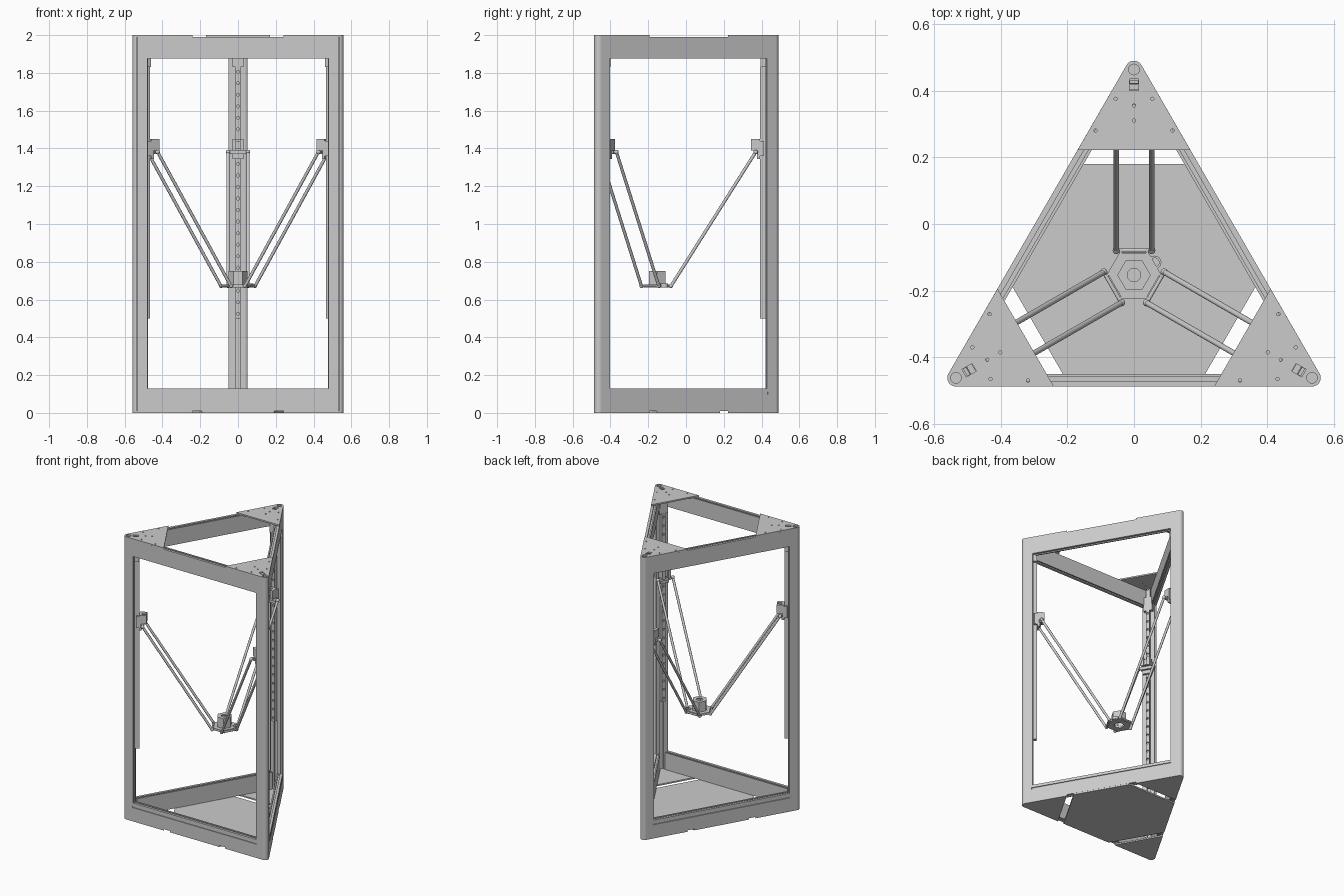
import bpy, bmesh, math
from mathutils import Vector, Matrix

cube = bpy.data.objects.get("Cube")
if cube:
    bpy.data.objects.remove(cube)

AXIS = Vector((0, -0.153, 0))      # vertical axis of the triangular frame
CORNER, EDGE, ROUND = 0.616, 0.334, 0.026
TOP = 2.0
PLATE = 0.01

grey = bpy.data.materials.new("light_grey_metal")
grey.use_nodes = True
color = (0.6, 0.6, 0.6, 1)
grey.diffuse_color = color
grey.node_tree.nodes["Principled BSDF"].inputs["Base Color"].default_value = color


# --- helpers ---
def finish(name, bm):
    bmesh.ops.recalc_face_normals(bm, faces=bm.faces)
    mesh = bpy.data.meshes.new(name)
    bm.to_mesh(mesh)
    bm.free()
    mesh.materials.append(grey)
    obj = bpy.data.objects.new(name, mesh)
    obj.location = AXIS
    bpy.context.collection.objects.link(obj)
    return obj


def prism(name, points, start, end, along="z"):
    bm = bmesh.new()
    place = (lambda p: (p[0], p[1], start)) if along == "z" else (lambda p: (start, p[0], p[1]))
    face = bm.faces.new([bm.verts.new(place(p)) for p in points])
    made = bmesh.ops.extrude_face_region(bm, geom=[face])["geom"]
    step = Vector((0, 0, end - start)) if along == "z" else Vector((end - start, 0, 0))
    bmesh.ops.translate(bm, vec=step, verts=[v for v in made if isinstance(v, bmesh.types.BMVert)])
    return finish(name, bm)


def add_box(bm, x, y, z):
    size = [b - a for a, b in (x, y, z)]
    mid = [(a + b) / 2 for a, b in (x, y, z)]
    bmesh.ops.create_cube(bm, size=1, matrix=Matrix.Translation(mid) @ Matrix.Diagonal((*size, 1)))


def add_rod(bm, a, b, radius, sides=16):
    a, b = Vector(a), Vector(b)
    turn = (b - a).to_track_quat("Z", "Y").to_matrix().to_4x4()
    bmesh.ops.create_cone(bm, cap_ends=True, segments=sides, radius1=radius, radius2=radius,
                          depth=(b - a).length, matrix=Matrix.Translation((a + b) / 2) @ turn)


def add_ball(bm, at, radius):
    bmesh.ops.create_uvsphere(bm, u_segments=12, v_segments=8, radius=radius,
                              matrix=Matrix.Translation(at))


def cut(obj, *cutters):
    for bm in cutters:
        tool = finish("cutter", bm)
        mod = obj.modifiers.new("cut", "BOOLEAN")
        mod.operation, mod.solver, mod.object = "DIFFERENCE", "EXACT", tool
        bpy.context.view_layer.update()
        done = bpy.data.meshes.new_from_object(obj.evaluated_get(bpy.context.evaluated_depsgraph_get()))
        obj.modifiers.clear()
        obj.data = done
        bpy.data.objects.remove(tool)


def smooth(obj):
    bpy.ops.object.select_all(action="DESELECT")
    obj.select_set(True)
    bpy.context.view_layer.objects.active = obj
    bpy.ops.object.shade_smooth_by_angle(angle=math.radians(35))


def repeat(obj, names):
    smooth(obj)
    base = obj.name
    for i, side in enumerate(names):
        part = obj if i == 0 else obj.copy()
        if i:
            bpy.context.collection.objects.link(part)
        part.name = f"{side}_{base}"
        part.rotation_euler.z = i * math.tau / 3


def mirrored(half):
    return half + [(-x, y) for x, y in reversed(half)]


def beside_corner(offset, along):
    c, s = math.cos(math.pi / 6), 0.5
    return (along * s + offset * c, CORNER - along * c + offset * s)


def corner_arc(steps=8):
    angles = [math.radians(30 + 60 * i / steps) for i in range(steps)]
    return [(ROUND * math.cos(a), CORNER + ROUND * math.sin(a)) for a in angles]


def spin(points):
    turns = [Matrix.Rotation(i * math.tau / 3, 2) for i in range(3)]
    return [tuple(m @ Vector(p)) for m in turns for p in points]


CORNERS = ("back", "right", "left")
SIDES = ("front", "back_left", "back_right")

# --- frame sides: cladding sheet with a window and a long groove ---
sheet = bmesh.new()
add_box(sheet, (-0.533, 0.533), (-EDGE, -EDGE + 0.01), (PLATE, TOP - PLATE))
panel = finish("side_panel", sheet)
window, groove = bmesh.new(), bmesh.new()
add_box(window, (-0.48, 0.48), (-0.4, -0.3), (0.13, 1.875))
add_box(groove, (-0.485, 0.485), (-0.4, -EDGE + 0.006), (0.097, 0.11))
cut(panel, window, groove)
repeat(panel, SIDES)

# --- slotted beams at the top and bottom of each side ---
for name, low, high in (("bottom_beam", PLATE, 0.13), ("top_beam", 1.875, TOP - PLATE)):
    inner, outer, a, b, deep = -0.297, -0.324, -0.306, -0.317, 0.012
    profile = [(inner, low), (inner, high), (a, high), (a, high - deep), (b, high - deep),
               (b, high), (outer, high), (outer, low), (b, low), (b, low + deep),
               (a, low + deep), (a, low)]
    repeat(prism(name, profile, -0.48, 0.48, along="x"), SIDES)

# --- rounded corner posts with a slot facing inward ---
half = [(0.012, 0.583), (0.012, 0.573), (0.04, 0.573), beside_corner(0.016, 0.053),
        beside_corner(0.016, 0)] + corner_arc() + [(0.001, CORNER + ROUND)]
repeat(prism("corner_post", mirrored(half), PLATE, TOP - PLATE), CORNERS)

# --- corner plates, the upper ones with bolt holes and a keyhole ---
corner = mirrored([(0.169, 0.375)] + corner_arc() + [(0.001, CORNER + ROUND)])
repeat(prism("bottom_corner_plate", corner, 0, PLATE), CORNERS)
top_plate = prism("top_corner_plate", corner, TOP - PLATE, TOP)
bolts, keyhole, slot = bmesh.new(), bmesh.new(), bmesh.new()
for x, y in ((0.055, 0.528), (-0.055, 0.528), (0.115, 0.433), (-0.115, 0.433), (0, 0.508), (0, 0.463)):
    add_rod(bolts, (x, y, 1.98), (x, y, 2.02), 0.005, 12)
add_rod(keyhole, (0, CORNER, 1.98), (0, CORNER, 2.02), 0.016, 24)
add_box(slot, (-0.013, 0.013), (0.553, 0.588), (1.98, 2.02))
cut(top_plate, bolts, keyhole, slot)
repeat(top_plate, CORNERS)

# --- base plate ---
prism("base_plate", spin([(0.193, 0.333), (-0.193, 0.333)]), 0, PLATE)

# --- linear rails with mounting holes ---
rail_bm, holes = bmesh.new(), bmesh.new()
add_box(rail_bm, (-0.012, 0.012), (0.546, 0.575), (0.5, 1.83))
rail = finish("linear_rail", rail_bm)
for i in range(22):
    z = 0.525 + i * 0.061
    add_rod(holes, (0, 0.53, z), (0, 0.556, z), 0.008, 12)
cut(rail, holes)
repeat(rail, CORNERS)

# --- idler brackets at the top of the posts ---
bm = bmesh.new()
add_box(bm, (-0.03, 0.03), (0.548, 0.574), (1.83, 1.93))
add_box(bm, (-0.013, 0.013), (0.554, 0.572), (1.93, 1.988))
repeat(finish("idler_bracket", bm), CORNERS)

# --- sliding carriages with a pivot bar ---
bm = bmesh.new()
add_box(bm, (-0.03, 0.03), (0.53, 0.546), (1.345, 1.45))
for s in (-1, 1):
    add_box(bm, (s * 0.02 - 0.01, s * 0.02 + 0.01), (0.498, 0.53), (1.39, 1.45))
    add_box(bm, (s * 0.02 - 0.008, s * 0.02 + 0.008), (0.546, 0.566), (1.36, 1.44))
add_box(bm, (-0.01, 0.01), (0.51, 0.53), (1.4, 1.44))
add_box(bm, (-0.04, 0.04), (0.515, 0.535), (1.37, 1.39))
add_rod(bm, (-0.06, 0.522, 1.381), (0.06, 0.522, 1.381), 0.007)
repeat(finish("carriage", bm), CORNERS)

# --- paired arms with ball joints ---
bm = bmesh.new()
for x in (-0.053, 0.053):
    top, low = Vector((x, 0.522, 1.381)), Vector((x, 0.074, 0.672))
    add_rod(bm, top, low, 0.0085)
    add_ball(bm, top, 0.012)
    add_ball(bm, low, 0.011)
repeat(finish("arm_pair", bm), CORNERS)

# --- tool platform with pivots, hexagonal housing and sensor ring ---
platform = prism("tool_platform", spin([(0.036, 0.08), (0.036, 0.066), (-0.036, 0.066), (-0.036, 0.08)]),
                 0.665, 0.68)
bore = bmesh.new()
add_rod(bore, (0, 0, 0.6), (0, 0, 0.7), 0.035, 6)
cut(platform, bore)
bm = bmesh.new()
add_rod(bm, (-0.06, 0.074, 0.672), (0.06, 0.074, 0.672), 0.006)
repeat(finish("platform_pivot", bm), CORNERS)

hexagon = [(0.05 * math.cos(i * math.pi / 3), 0.05 * math.sin(i * math.pi / 3)) for i in range(6)]
housing = prism("tool_housing", hexagon, 0.675, 0.75)
bore, cavity = bmesh.new(), bmesh.new()
add_rod(bore, (0, 0, 0.6), (0, 0, 0.8), 0.02, 24)
inner = [(0.84 * x, 0.84 * y) for x, y in hexagon]
base = cavity.faces.new([cavity.verts.new((x, y, 0.6)) for x, y in inner])
lifted = bmesh.ops.extrude_face_region(cavity, geom=[base])["geom"]
bmesh.ops.translate(cavity, vec=(0, 0, 0.142), verts=[v for v in lifted if isinstance(v, bmesh.types.BMVert)])
cut(housing, bore, cavity)
smooth(housing)

bm, bore = bmesh.new(), bmesh.new()
add_rod(bm, (0.062, 0.038, 0.664), (0.062, 0.038, 0.684), 0.02, 24)
ring = finish("sensor_ring", bm)
add_rod(bore, (0.062, 0.038, 0.6), (0.062, 0.038, 0.7), 0.013, 24)
cut(ring, bore)
smooth(ring)
